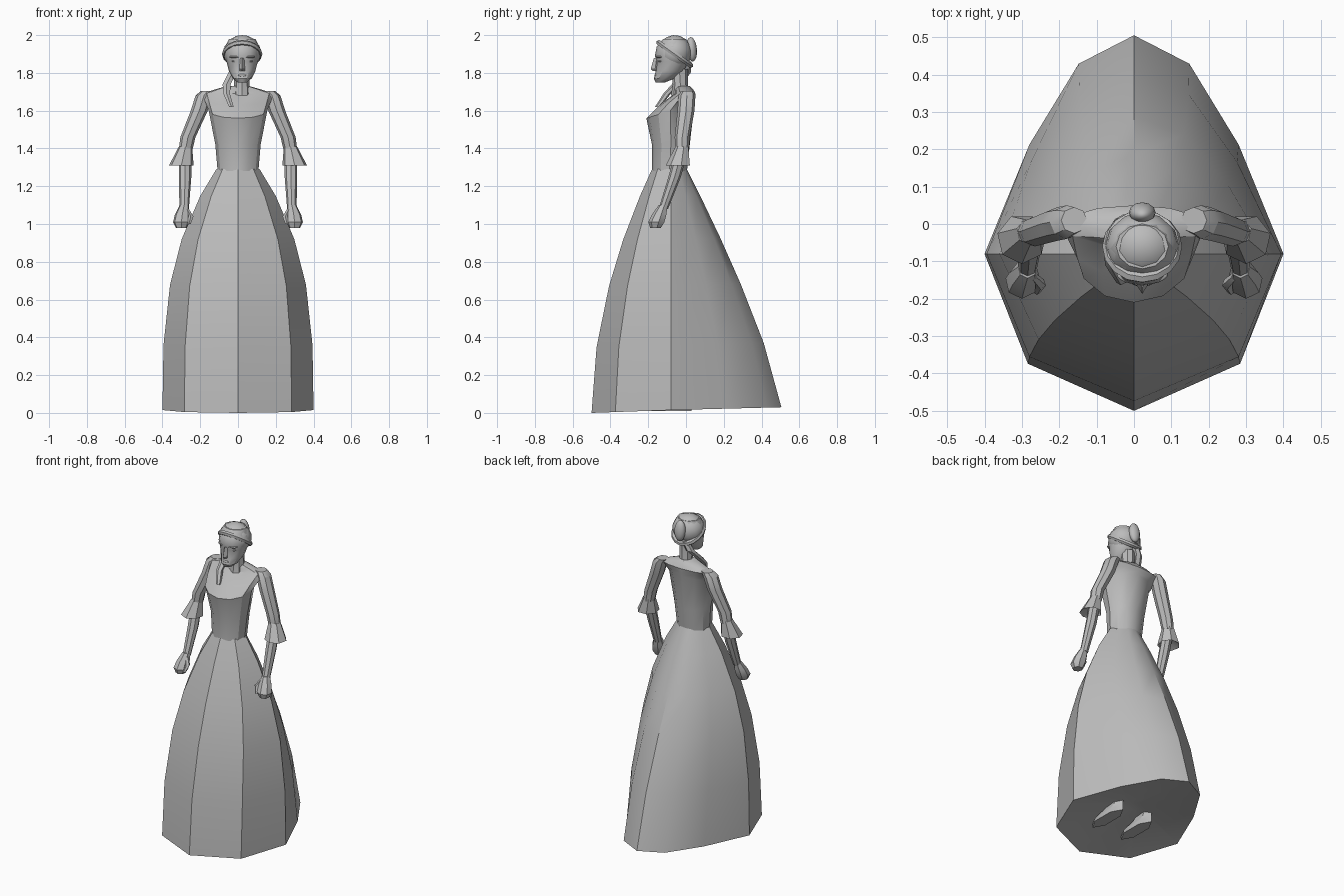
import bpy, bmesh, math

cube = bpy.data.objects.get("Cube")
if cube:
    bpy.data.objects.remove(cube, do_unlink=True)

colour = (.5, .5, .5, 1)
grey = bpy.data.materials.new("plain_grey")
grey.use_nodes = True
grey.diffuse_color = colour
grey.node_tree.nodes["Principled BSDF"].inputs["Base Color"].default_value = colour


def finish(part, name):
    part.name = name
    part.data.materials.append(grey)
    bpy.ops.object.select_all(action='DESELECT')
    part.select_set(True)
    bpy.context.view_layer.objects.active = part
    bpy.ops.object.shade_smooth_by_angle(angle=math.radians(32))


def skin(name, rings):
    """Close a stack of rings into one solid."""
    bm = bmesh.new()
    loops = [[bm.verts.new(point) for point in ring] for ring in rings]
    for low, high in zip(loops, loops[1:]):
        for i in range(len(low)):
            bm.faces.new((low[i - 1], low[i], high[i], high[i - 1]))
    bm.faces.new(loops[0])
    bm.faces.new(loops[-1])
    bmesh.ops.recalc_face_normals(bm, faces=bm.faces)
    mesh = bpy.data.meshes.new(name)
    bm.to_mesh(mesh)
    bm.free()
    part = bpy.data.objects.new(name, mesh)
    bpy.context.collection.objects.link(part)
    finish(part, name)


def ellipse(x, y, z, width, depth, count, dip=0):
    """Ring with one corner facing the front, dipping towards it."""
    turns = [math.tau * i / count for i in range(count)]
    return [(x + width * math.sin(a), y - depth * math.cos(a), z - dip * math.cos(a))
            for a in turns]


def body(name, x, count, sections):
    """Sections hold height, half width, front, back and dip."""
    skin(name, [ellipse(x, (front + back) / 2, z, width, (back - front) / 2, count, dip)
                for z, width, front, back, dip in sections])


def limb(name, side, count, sections):
    """Sections hold a centre and a radius."""
    skin(name, [ellipse(side * x, y, z, radius, radius, count)
                for x, y, z, radius in sections])


def ellipsoid(name, location, size, tilt=0, turn=0):
    bpy.ops.mesh.primitive_uv_sphere_add(segments=12, ring_count=8, location=location,
                                         rotation=(tilt, 0, turn))
    part = bpy.context.object
    part.scale = size
    finish(part, name)


# Skirt: ten panels that swell from the waist, with a train at the back
waist_z, hip_y = 1.29, -.08
half = [(0, -1), (.71, -.7), (1, 0), (.7, .5), (.37, .87), (0, 1)]
outline = half + [(-x, y) for x, y in half[-2:0:-1]]


def swell(waist, hem, height, power):
    return hem + (waist - hem) * height ** power


def skirt_ring(height):
    width = swell(.115, .4, height, 3)
    front = swell(.1, .42, height, 1.9)
    back = swell(.085, .585, height, 1.28)
    lift = .015 * (1 - height)
    return [(x * width, hip_y + y * (front if y < 0 else back),
             waist_z * height + lift * (1 + y)) for x, y in outline]


hollow = [(x / 20, y / 20, .09) for x, y in outline]
skin("skirt", [hollow] + [skirt_ring(h) for h in (0, .27, .52, .71, .89, 1)])

# Bodice with a scooped neckline, shoulders and neck
body("torso", 0, 12, [
    (1.28, .108, -.18, .005, 0),
    (1.42, .12, -.18, .02, 0),
    (1.6, .155, -.21, .045, .04),
    (1.65, .175, -.14, .05, .02),
    (1.69, .19, -.06, .05, 0),
    (1.71, .13, -.06, .04, 0),
    (1.73, .06, -.06, .02, 0)])
body("neck", .02, 8, [
    (1.68, .045, -.08, .02, 0),
    (1.74, .04, -.07, .01, 0),
    (1.82, .04, -.08, .01, 0)])

# Arms and shoes, mirrored
for label, side in (("left", 1), ("right", -1)):
    limb(label + "_sleeve", side, 8, [
        (.16, .01, 1.705, .035),
        (.18, .005, 1.68, .045),
        (.205, 0, 1.6, .045),
        (.265, -.02, 1.46, .04),
        (.278, -.02, 1.39, .036)])
    limb(label + "_cuff", side, 7, [
        (.278, -.02, 1.41, .036),
        (.3, -.04, 1.31, .067),
        (.28, -.03, 1.34, .03)])
    limb(label + "_forearm", side, 8, [
        (.28, -.03, 1.36, .033),
        (.28, -.06, 1.25, .033),
        (.285, -.12, 1.08, .025)])
    limb(label + "_fist", side, 7, [
        (.285, -.12, 1.1, .025),
        (.295, -.14, 1.05, .04),
        (.3, -.155, 1.01, .045),
        (.3, -.16, .98, .03)])
    limb(label + "_thumb", side, 5, [
        (.27, -.14, 1.08, .01),
        (.25, -.16, 1.04, .015),
        (.26, -.18, 1, .01)])
    body(label + "_shoe", side * .11, 6, [
        (.01, .045, -.25, .03, 0),
        (.03, .045, -.25, .03, 0),
        (.06, .035, -.15, .03, 0),
        (.12, .03, -.05, .03, 0)])

# Head and face
head_x = .022
body("head", head_x, 12, [
    (1.75, .025, -.16, -.11, 0),
    (1.77, .05, -.17, -.06, 0),
    (1.81, .07, -.16, -.01, 0),
    (1.86, .083, -.155, .01, 0),
    (1.89, .09, -.165, .02, 0),
    (1.94, .09, -.155, .02, 0),
    (1.98, .07, -.12, 0, 0)])
body("nose", head_x, 4, [
    (1.81, .015, -.175, -.14, 0),
    (1.82, .015, -.187, -.14, 0),
    (1.88, .01, -.17, -.14, 0)])
ellipsoid("lips", (head_x, -.158, 1.787), (.022, .01, .008))
for label, side in (("left", 1), ("right", -1)):
    eye_x = head_x + side * .04
    ellipsoid(label + "_brow", (eye_x, -.142, 1.885), (.03, .015, .007), turn=side * .35)
    ellipsoid(label + "_eye", (eye_x, -.134, 1.862), (.016, .012, .007))

# Hair, rolled band sloping down to the nape, and bun
ellipsoid("hair", (head_x, -.06, 1.908), (.1, .092, .092), tilt=-.3)
bpy.ops.mesh.primitive_torus_add(major_segments=16, minor_segments=6, major_radius=.092,
                                 minor_radius=.015, location=(head_x, -.06, 1.9),
                                 rotation=(-.62, 0, 0))
band = bpy.context.object
band.scale.y = 1.1
finish(band, "hair_band")
ellipsoid("bun", (head_x, .03, 1.925), (.036, .028, .065), tilt=.1)

# Strand of hair falling over the right shoulder
limb("hair_strand", -1, 6, [
    (0, .01, 1.86, .02),
    (.03, 0, 1.8, .025),
    (.06, -.05, 1.74, .025),
    (.06, -.1, 1.69, .02),
    (.035, -.15, 1.62, .014)])
